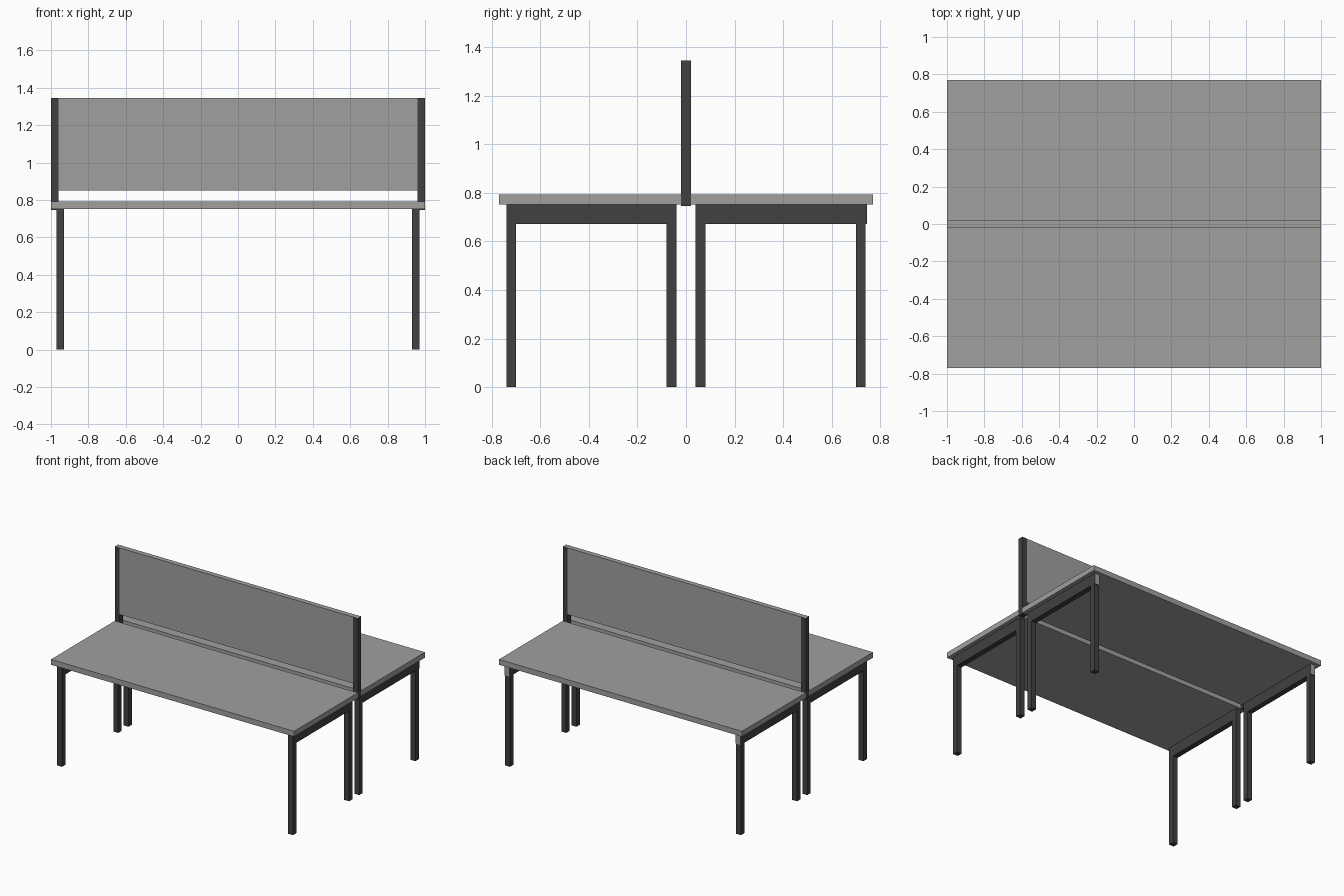
import bpy
import bmesh

if "Cube" in bpy.data.objects:
    bpy.data.objects.remove(bpy.data.objects["Cube"])


def material(name, rgb):
    m = bpy.data.materials.new(name)
    m.diffuse_color = (*rgb, 1.0)
    m.use_nodes = True
    m.node_tree.nodes["Principled BSDF"].inputs["Base Color"].default_value = m.diffuse_color
    return m


GREY = material("warm grey", (0.36, 0.352, 0.342))
DARK = material("dark charcoal", (0.052, 0.052, 0.052))


def box(name, x, y, z, mat, cap=None):
    """Box from (min, max) ranges; faces pointing along 'cap' are grey."""
    x, y, z = sorted(x), sorted(y), sorted(z)
    bm = bmesh.new()
    bmesh.ops.create_cube(bm, size=1)
    for v in bm.verts:
        v.co = [r[0] + (c + 0.5) * (r[1] - r[0]) for c, r in zip(v.co, (x, y, z))]
    bm.normal_update()
    mesh = bpy.data.meshes.new(name)
    mesh.materials.append(mat)
    if cap:
        mesh.materials.append(GREY)
        for f in bm.faces:
            f.material_index = int(f.normal[cap[0]] * cap[1] > 0.9)
    bm.to_mesh(mesh)
    bm.free()
    obj = bpy.data.objects.new(name, mesh)
    bpy.context.collection.objects.link(obj)
    return obj


# two desk tops with a narrow gap for the screen posts
for side, s in (("front", -1), ("back", 1)):
    box(side + "_desk_top", (-1, 1), (s * 0.02, s * 0.77), (0.752, 0.792), GREY)

    for end, e in (("left", -1), ("right", 1)):
        x = (e * 0.93, e * 0.97)
        tag = f"{side}_{end}_"
        # pair of legs and the rail joining them
        box(tag + "inner_leg", x, (s * 0.04, s * 0.08), (0, 0.672), DARK)
        box(tag + "outer_leg", x, (s * 0.70, s * 0.74), (0, 0.672), DARK)
        # back rails run slightly past the leg; their back ends are grey
        outer = 0.745 if s > 0 else -0.74
        box(tag + "rail", x, (s * 0.04, outer), (0.672, 0.752), DARK,
            cap=(1, 1) if s > 0 else None)

# divider screen between two posts with grey tops
box("divider_screen", (-0.96, 0.96), (-0.019, 0.019), (0.85, 1.345), GREY)
for end, e in (("left", -1), ("right", 1)):
    box(end + "_screen_post", (e * 0.96, e * 1.0), (-0.02, 0.02),
        (0.746, 1.345), DARK, cap=(2, 1))
